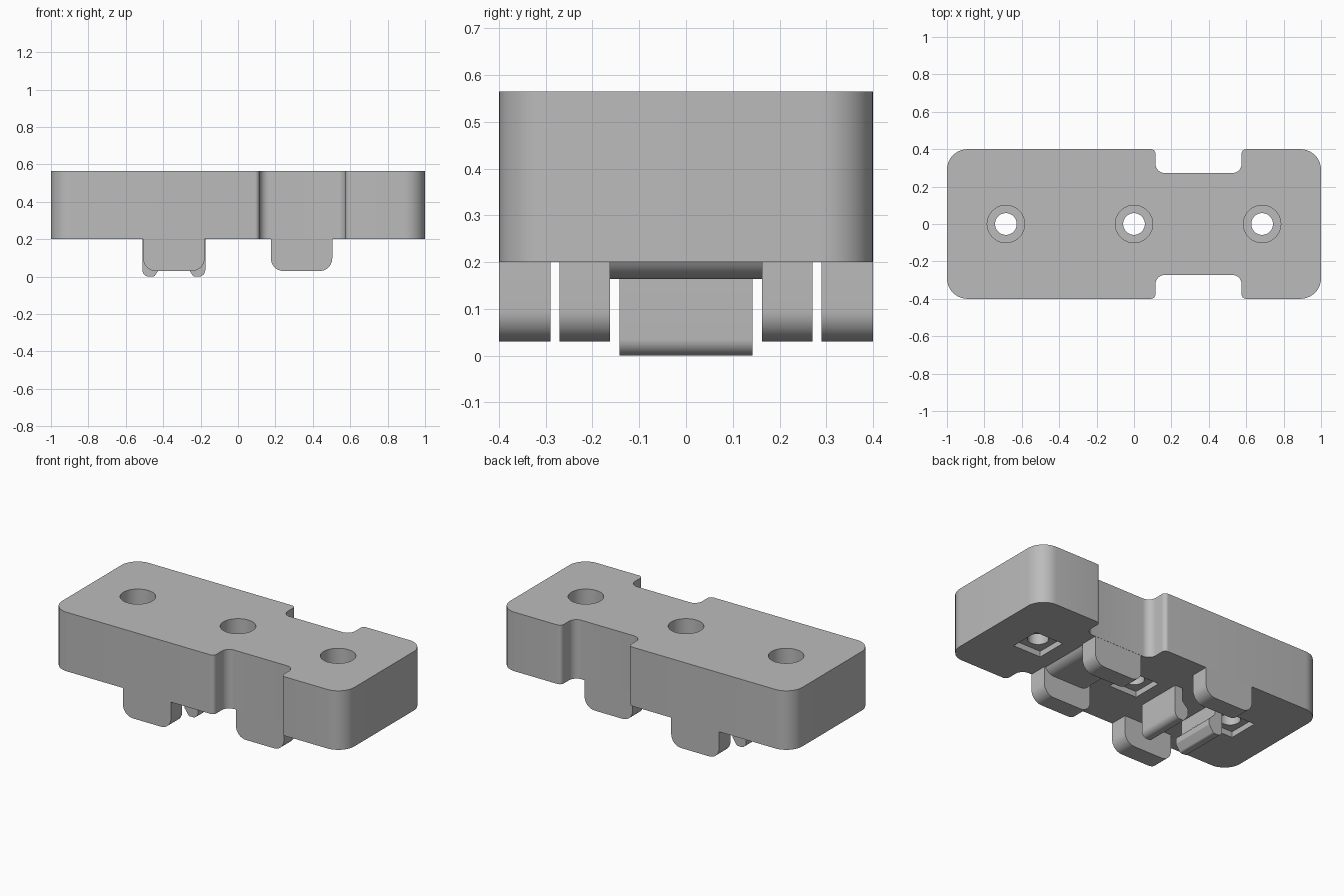
import bpy, bmesh, math
from mathutils import Vector

cube = bpy.data.objects.get("Cube")
if cube:
    bpy.data.objects.remove(cube, do_unlink=True)

grey = bpy.data.materials.new("light_grey")
grey.use_nodes = True
colour = (0.5, 0.5, 0.5, 1)
grey.diffuse_color = colour
grey.node_tree.nodes["Principled BSDF"].inputs["Base Color"].default_value = colour


def rounded(corners, steps=10):
    """Outline from (a, b, radius) corners, each filleted by an arc."""
    pts = []
    for i, (a, b, r) in enumerate(corners):
        p = Vector((a, b))
        if r == 0:
            pts.append(p)
            continue
        u = (Vector(corners[i - 1][:2]) - p).normalized()
        v = (Vector(corners[(i + 1) % len(corners)][:2]) - p).normalized()
        half = u.angle(v) / 2
        centre = p + (u + v).normalized() * (r / math.sin(half))
        start = p + u * (r / math.tan(half)) - centre
        end = p + v * (r / math.tan(half)) - centre
        sweep = math.pi - 2 * half
        for k in range(steps + 1):
            t = k / steps
            pts.append(centre + (start * math.sin((1 - t) * sweep)
                                 + end * math.sin(t * sweep)) / math.sin(sweep))
    return pts


def prism(name, outline, low, high, axis="Z"):
    """Extrude an outline along Z, or an x-z outline along Y."""
    place = (lambda p, h: (p.x, p.y, h)) if axis == "Z" else (lambda p, h: (p.x, h, p.y))
    bm = bmesh.new()
    ends = [[bm.verts.new(place(p, h)) for p in outline] for h in (low, high)]
    for ring in ends:
        bm.faces.new(ring)
    n = len(outline)
    for i in range(n):
        j = (i + 1) % n
        bm.faces.new((ends[0][i], ends[0][j], ends[1][j], ends[1][i]))
    bmesh.ops.recalc_face_normals(bm, faces=bm.faces)
    mesh = bpy.data.meshes.new(name)
    bm.to_mesh(mesh)
    bm.free()
    mesh.materials.append(grey)
    obj = bpy.data.objects.new(name, mesh)
    bpy.context.collection.objects.link(obj)
    return obj


def activate(obj):
    bpy.ops.object.select_all(action="DESELECT")
    obj.select_set(True)
    bpy.context.view_layer.objects.active = obj


def smooth(obj):
    activate(obj)
    bpy.ops.object.shade_smooth_by_angle(angle=math.radians(30))


def circle(x, r, n=48):
    return [Vector((x + r * math.cos(math.tau * i / n), r * math.sin(math.tau * i / n)))
            for i in range(n)]


BASE, TOP = 0.2, 0.565

# Body with a notch in each long side
back = [(-1, 0.4, 0.11), (0.115, 0.4, 0.025), (0.115, 0.272, 0.05),
        (0.575, 0.272, 0.05), (0.575, 0.4, 0.025), (1, 0.4, 0.11)]
front = [(x, -y, r) for x, y, r in reversed(back)]
body = prism("body", rounded(back + front), BASE, TOP)

# Screw holes: counterbore above, square nut pocket below
for x in (-0.685, 0, 0.685):
    s = 0.095
    square = [Vector((x + a, b)) for a, b in ((-s, -s), (s, -s), (s, s), (-s, s))]
    cutters = [prism("hole_cutter", circle(x, 0.058), 0.1, 0.7),
               prism("counterbore_cutter", circle(x, 0.1), 0.365, 0.7),
               prism("pocket_cutter", square, 0.1, BASE + 0.035)]
    for cutter in cutters:
        cutter.hide_render = True
        mod = body.modifiers.new("cut", "BOOLEAN")
        mod.operation = "DIFFERENCE"
        mod.solver = "EXACT"
        mod.object = cutter
        activate(body)
        bpy.ops.object.modifier_apply(modifier=mod.name)
        bpy.data.objects.remove(cutter, do_unlink=True)
smooth(body)

# Four feet with rounded lower corners
for label, x, inner, outer in (("right", -0.343, 0.29, 0.4), ("left", 0.34, 0.163, 0.271)):
    w = 0.164
    foot = rounded([(x - w, BASE, 0), (x - w, 0.03, 0.068),
                    (x + w, 0.03, 0.068), (x + w, BASE, 0)])
    smooth(prism(label + "_back_foot", foot, inner, outer, "Y"))
    smooth(prism(label + "_front_foot", foot, -outer, -inner, "Y"))

# Low bridge with rounded edges between the left feet
w, r, rise = 0.164, 0.07, 0.036
arc = [Vector((w - r + r * math.cos(a), BASE - rise + r + r * math.sin(a)))
       for a in [-math.pi / 2 + i / 10 * math.acos(1 - rise / r) for i in range(11)]]
bridge = [Vector((0.34 + p.x, p.y)) for p in arc]
bridge += [Vector((0.34 - p.x, p.y)) for p in reversed(arc)]
smooth(prism("bridge", bridge, -0.163, 0.163, "Y"))

# Pair of mirrored clip arms with inward hooks
hook = [(0.168, BASE, 0), (0.168, 0, 0.035), (0.105, 0, 0.015), (0.075, 0.045, 0.01),
        (0.075, 0.08, 0.01), (0.115, 0.12, 0.01), (0.115, BASE, 0)]
for label, side in (("inner", 1), ("outer", -1)):
    arm = rounded([(-0.343 + side * a, z, r) for a, z, r in hook])
    smooth(prism(label + "_clip_arm", arm, -0.142, 0.142, "Y"))
